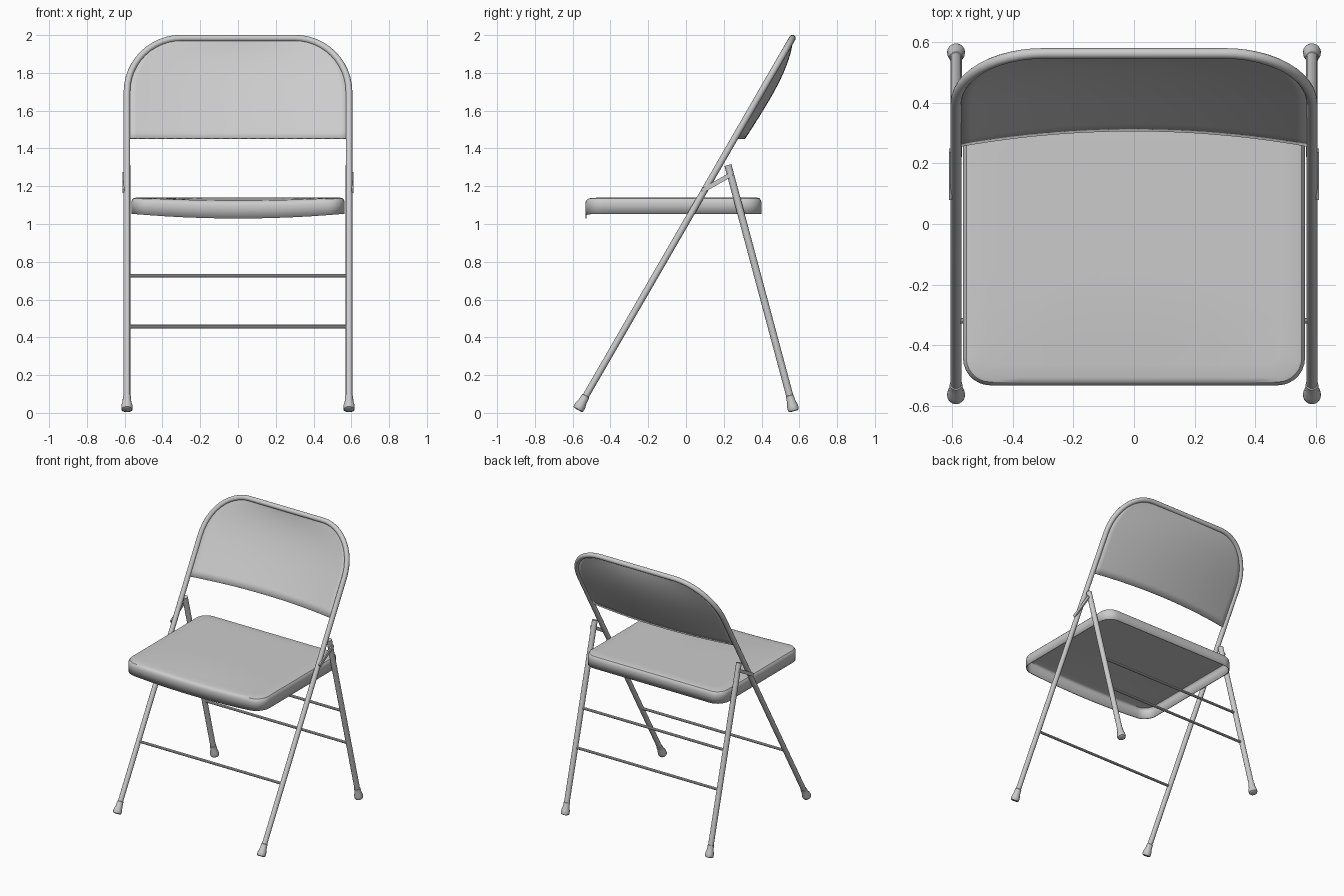
import bpy, bmesh, math
from mathutils import Vector

if "Cube" in bpy.data.objects:
    bpy.data.objects.remove(bpy.data.objects["Cube"])

TX, TR = 0.588, 0.0175            # tube centre x, tube radius
F0, SLOPE = Vector((TX, -0.573, 0.016)), 0.5775
R0, R1 = Vector((TX, 0.571, 0.009)), Vector((TX, 0.222, 1.312))
ARC_Z, TOP_Z, ARC_X = 1.70, 1.984, 0.30


def front_y(z):
    return F0.y + (z - F0.z) * SLOPE


def rear_y(z):
    return R0.y + (R1.y - R0.y) * (z - R0.z) / (R1.z - R0.z)


def smooth(ob, angle=35):
    bpy.ops.object.select_all(action='DESELECT')
    ob.select_set(True)
    bpy.context.view_layer.objects.active = ob
    bpy.ops.object.shade_smooth_by_angle(angle=math.radians(angle))


def mesh_object(name, verts, faces, thickness=0, offset=-1):
    me = bpy.data.meshes.new(name)
    me.from_pydata([tuple(v) for v in verts], [], faces)
    bm = bmesh.new()
    bm.from_mesh(me)
    bmesh.ops.recalc_face_normals(bm, faces=bm.faces)
    bm.to_mesh(me)
    bm.free()
    ob = bpy.data.objects.new(name, me)
    bpy.context.collection.objects.link(ob)
    smooth(ob)
    if thickness:
        mod = ob.modifiers.new("thickness", 'SOLIDIFY')
        mod.thickness, mod.offset = thickness, offset
    return ob


def tube(name, pts, r, res=4):
    cu = bpy.data.curves.new(name, 'CURVE')
    cu.dimensions = '3D'
    cu.bevel_depth, cu.bevel_resolution, cu.use_fill_caps = r, res, True
    sp = cu.splines.new('POLY')
    sp.points.add(len(pts) - 1)
    for p, q in zip(sp.points, pts):
        p.co = (*q, 1)
    ob = bpy.data.objects.new(name, cu)
    bpy.context.collection.objects.link(ob)
    bpy.ops.object.select_all(action='DESELECT')
    ob.select_set(True)
    bpy.context.view_layer.objects.active = ob
    bpy.ops.object.convert(target='MESH')
    smooth(bpy.context.object)
    return bpy.context.object


def lathe(name, base, axis, profile, n=16):
    """Surface of revolution along axis; profile is (radius, distance)."""
    rot = Vector((0, 0, 1)).rotation_difference(axis.normalized())
    verts = [base + rot @ Vector((r * math.cos(math.tau * i / n), r * math.sin(math.tau * i / n), d))
             for r, d in profile for i in range(n)]
    faces = [(k * n + i, k * n + (i + 1) % n, (k + 1) * n + (i + 1) % n, (k + 1) * n + i)
             for k in range(len(profile) - 1) for i in range(n)]
    faces += [tuple(range(n)), tuple(range(len(verts) - n, len(verts)))]
    return mesh_object(name, verts, faces)


def mirror_x(p, s):
    return Vector((p.x * s, p.y, p.z))


# Front frame: two legs and the back hoop in one bent tube
half = [(TX, F0.z + 0.02)]
for i in range(13):
    a = math.pi / 2 * i / 12
    half.append((ARC_X + (TX - ARC_X) * math.cos(a), ARC_Z + (TOP_Z - ARC_Z) * math.sin(a)))
path = half + [(-x, z) for x, z in reversed(half)]
tube("front_frame", [(x, front_y(z), z) for x, z in path], TR)

# Rear legs, feet and folding links
foot = [(0.02, 0), (0.028, 0.004), (0.03, 0.014), (0.029, 0.03), (0.023, 0.052), (0.021, 0.085), (0.017, 0.088)]
for side, s in (("right", 1), ("left", -1)):
    r0, r1, f0 = mirror_x(R0, s), mirror_x(R1, s), mirror_x(F0, s)
    tube("rear_leg_" + side, [r0.lerp(r1, 0.015), r1], 0.019)
    lathe("front_foot_" + side, f0, Vector((0, SLOPE, 1)), foot)
    lathe("rear_foot_" + side, r0, r1 - r0, foot)
    # flat link bar
    a, b = Vector((0, 0.085, 1.175)), Vector((0, 0.243, 1.265))
    d = (b - a).normalized()
    w = Vector((0, -d.z, d.y)) * 0.012
    verts = [p + Vector((s * x, 0, 0)) for x in (0.601, 0.611) for p in (a - w, b - w, b + w, a + w)]
    mesh_object("link_bar_" + side, verts, [(0, 1, 2, 3), (4, 5, 6, 7)] +
                [(i, (i + 1) % 4, 4 + (i + 1) % 4, 4 + i) for i in range(4)])

# Cross rods
for name, fy, z in (("front_rod", front_y, 0.455), ("rear_rod_lower", rear_y, 0.46), ("rear_rod_upper", rear_y, 0.725)):
    tube(name, [(-TX, fy(z), z), (TX, fy(z), z)], 0.0095, 3)

# Backrest: thin curved panel filling the hoop
B0, NU = 1.452, 24
rows = [B0 + (ARC_Z - B0) * i / 6 for i in range(6)]
rows += [ARC_Z + (TOP_Z - ARC_Z) * math.sin(math.pi / 2 * i / 12) for i in range(13)]
verts, faces = [], []
for z in rows:
    k = max(0, (z - ARC_Z) / (TOP_Z - ARC_Z))
    width = ARC_X + (TX - ARC_X) * math.sqrt(max(0, 1 - k * k))
    t = (z - B0) / (TOP_Z - B0)
    bulge = (0.053 + 0.035 * t) * (1 - t ** 3)
    for i in range(NU + 1):
        u = 2 * i / NU - 1
        verts.append((u * width, front_y(z) + bulge * (1 - u * u), z))
for r in range(len(rows) - 1):
    for i in range(NU):
        k = r * (NU + 1) + i
        faces.append((k, k + 1, k + NU + 2, k + NU + 1))
mesh_object("backrest", verts, faces, 0.008, 0)

# Seat: hollow pan with rounded corners and a bowed front edge
HX, Y0, Y1, RC = 0.565, -0.533, 0.40, 0.09


def outline(inset, scale=1.0):
    cy, hy = (Y0 + Y1) / 2, (Y1 - Y0) / 2
    r = RC - inset
    corners = []
    for c, (sx, sy) in enumerate(((1, 1), (-1, 1), (-1, -1), (1, -1))):
        corners.append([Vector((sx * (HX - RC) + r * math.cos(a), sy * (hy - RC) + r * math.sin(a)))
                        for a in [math.pi / 2 * (c + j / 7) for j in range(8)]])
    pts = []
    for c in range(4):
        pts += corners[c]
        a, b = corners[c][-1], corners[(c + 1) % 4][0]
        pts += [a.lerp(b, j / 10) for j in range(1, 10)]
    return [(p.x * scale, p.y * scale + cy) for p in pts]


rings = [(0, 1, 1.053), (0, 1, 1.112), (0.003, 1, 1.126), (0.011, 1, 1.136), (0.025, 1, 1.14),
         (0.025, 0.9, 1.141), (0.025, 0.75, 1.141), (0.025, 0.5, 1.141), (0.025, 0.2, 1.141)]
verts, faces = [], []
for k, (inset, scale, z) in enumerate(rings):
    ring = outline(inset, scale)
    n = len(ring)
    for x, y in ring:
        f = max(0, min(1, (-0.22 - y) / 0.31))
        f = f * f * (3 - 2 * f)
        dip = (0.024 if k == 0 else 0.016) * f * max(0, 1 - (x / 0.55) ** 2)
        verts.append((x, y, z - dip))
for k in range(len(rings) - 1):
    for i in range(n):
        j = (i + 1) % n
        faces.append((k * n + i, k * n + j, (k + 1) * n + j, (k + 1) * n + i))
faces.append(tuple(range(len(verts) - n, len(verts))))
seat = mesh_object("seat", verts, faces)
if seat.data.polygons[-1].normal.z < 0:
    seat.data.flip_normals()
mod = seat.modifiers.new("thickness", 'SOLIDIFY')
mod.thickness, mod.offset = 0.006, -1
